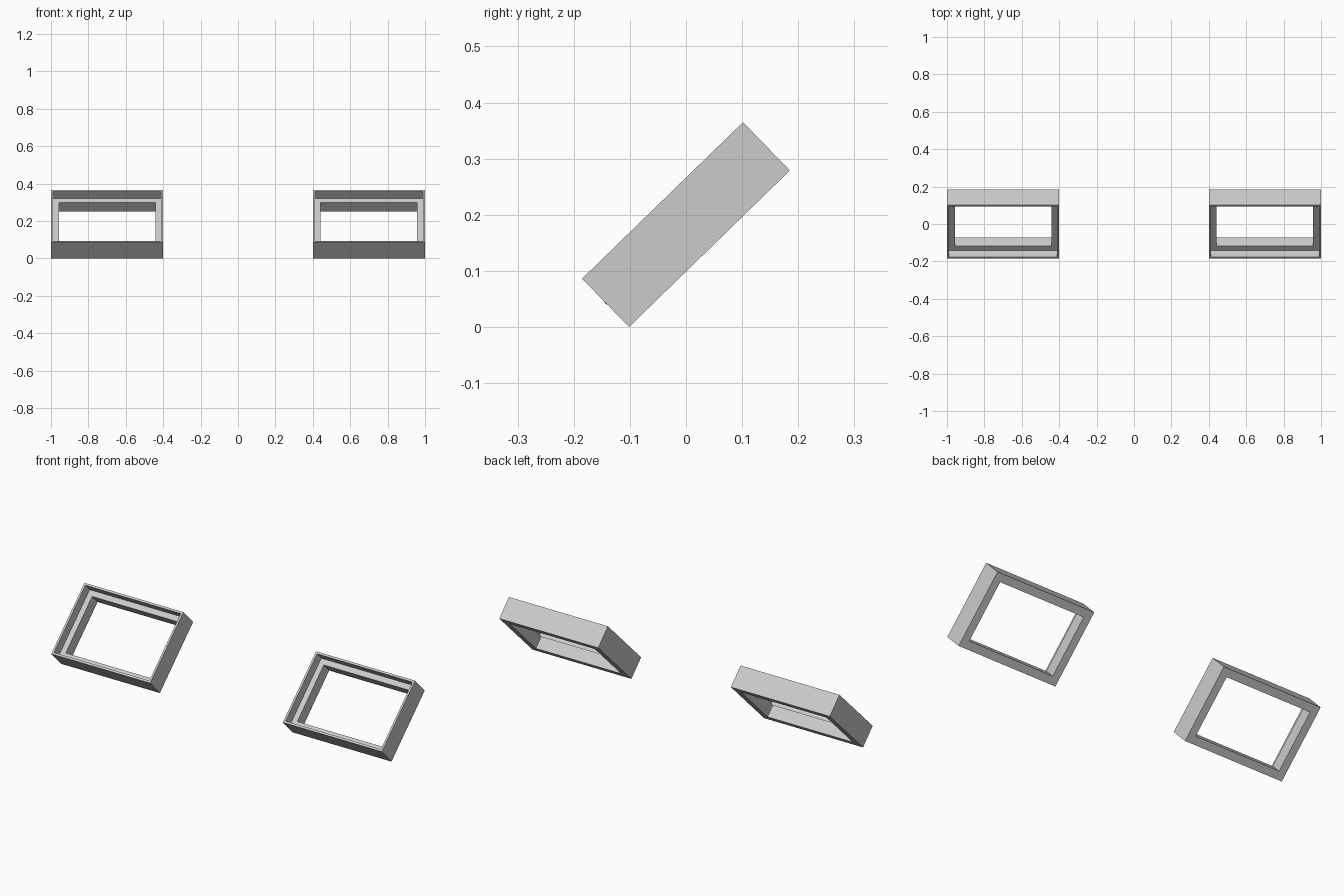
import bpy, math
from mathutils import Matrix

if "Cube" in bpy.data.objects:
    bpy.data.objects.remove(bpy.data.objects["Cube"])

W, L, T = 0.598, 0.4, 0.12          # frame width, length, depth
LIP, BORDER, REBATE = 0.011, 0.041, 0.053
TILT = math.radians(44.2)
LIFT = (L * math.sin(TILT) + T * math.cos(TILT)) / 2

# Cross-section of the rebated moulding: (inset from outer edge, height)
PROFILE = [(0, -T / 2), (0, T / 2), (LIP, T / 2), (LIP, T / 2 - REBATE),
           (BORDER, T / 2 - REBATE), (BORDER, -T / 2)]


def frame_mesh():
    """Mitred rectangular frame: the profile carried round four corners."""
    verts, faces, n = [], [], len(PROFILE)
    for sx, sy in ((-1, -1), (1, -1), (1, 1), (-1, 1)):
        verts += [(sx * (W / 2 - i), sy * (L / 2 - i), h) for i, h in PROFILE]
    for c in range(4):
        d = (c + 1) % 4
        for k in range(n):
            m = (k + 1) % n
            faces.append((c * n + k, c * n + m, d * n + m, d * n + k)[::-1])
    mesh = bpy.data.meshes.new("frame")
    mesh.from_pydata(verts, [], faces)
    return mesh


def pin(name, local, rot, place):
    """Tiny pin head on an outer face of the frame."""
    bpy.ops.mesh.primitive_cylinder_add(vertices=12, radius=0.003, depth=0.006)
    ob = bpy.context.object
    ob.name = name
    ob.matrix_world = place @ Matrix.Translation(local) @ rot
    return ob


mesh = frame_mesh()
for side, x in (("left", -0.7), ("right", 0.7)):
    place = Matrix.Translation((x, 0, LIFT)) @ Matrix.Rotation(TILT, 4, 'X')
    frame = bpy.data.objects.new(side + "_frame", mesh)
    bpy.context.collection.objects.link(frame)
    frame.matrix_world = place
    # pins in the lower end
    for px in (-0.085, 0.145):
        pin(side + "_end_pin", (px, -L / 2 + 0.002, 0),
            Matrix.Rotation(math.pi / 2, 4, 'X'), place)
    # pins in the outer side of the left frame
    if side == "left":
        for py in (0.15, -0.065):
            pin("side_pin", (-W / 2 + 0.002, py, 0.017),
                Matrix.Rotation(math.pi / 2, 4, 'Y'), place)
